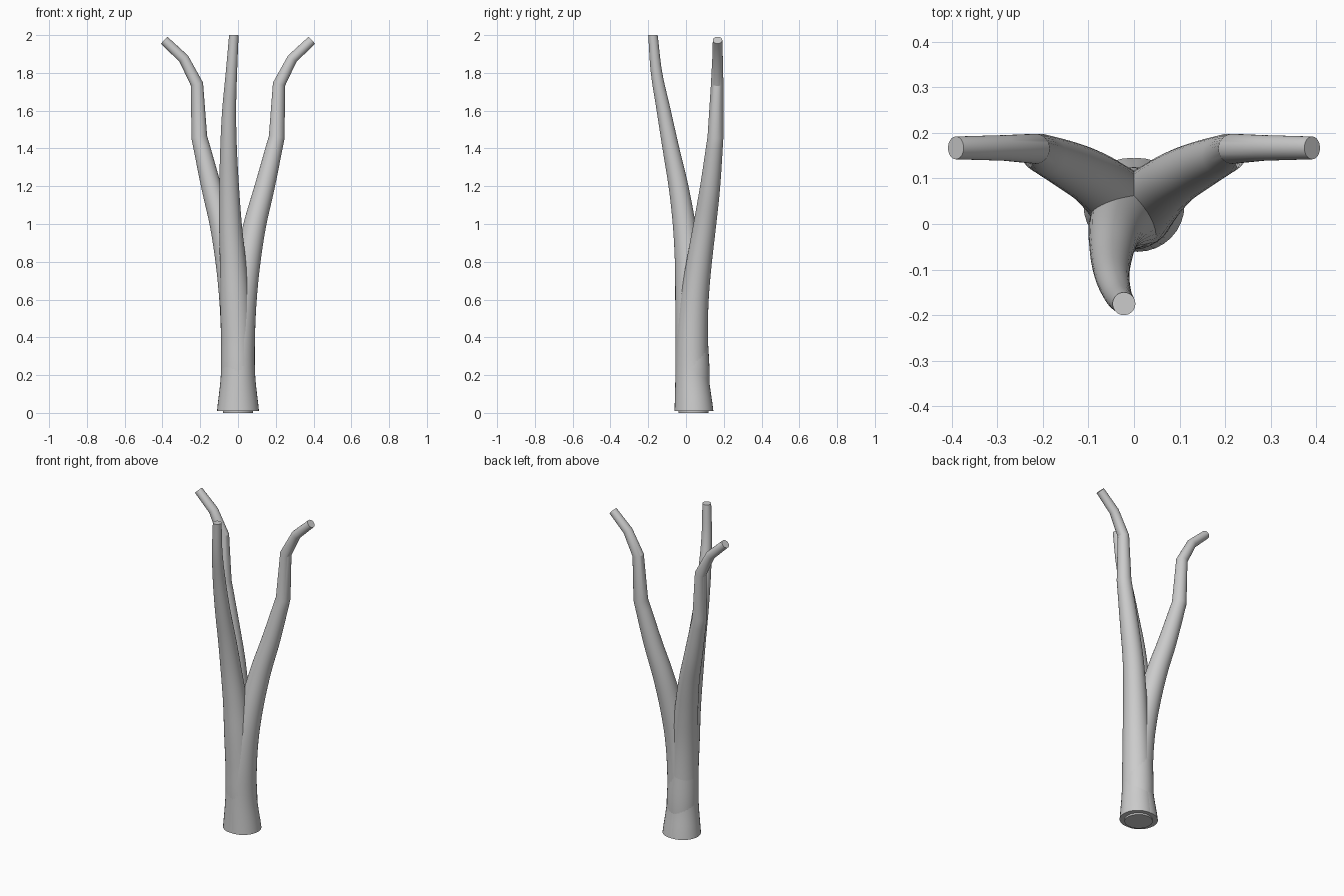
import bpy, bmesh, math
from mathutils import Vector

if "Cube" in bpy.data.objects:
    bpy.data.objects.remove(bpy.data.objects["Cube"])

SIDES = 32


def spline(pts, steps=5):
    # Catmull-Rom through (x, y, z, radius) points
    p = [Vector(q) for q in pts]
    p = [2 * p[0] - p[1]] + p + [2 * p[-1] - p[-2]]
    out = []
    for i in range(1, len(p) - 2):
        a, b, c, d = p[i - 1:i + 3]
        for s in range(steps):
            t = s / steps
            out.append(0.5 * (2 * b + (c - a) * t + (2 * a - 5 * b + 4 * c - d) * t * t
                              + (3 * b - a - 3 * c + d) * t ** 3))
    return out + [p[-2]]


def tube(name, path, flat_top=False, mirror=False):
    bm = bmesh.new()
    sx = -1 if mirror else 1
    pts = [Vector((q[0] * sx, q[1], q[2])) for q in path]
    rings = []
    for i, c in enumerate(pts):
        d0 = (c - pts[max(i - 1, 0)]).normalized()
        d1 = (pts[min(i + 1, len(pts) - 1)] - c).normalized()
        t = (d0 + d1).normalized()
        if i == 0 or (flat_top and i == len(pts) - 1):
            t = Vector((0, 0, 1))
        v = t.cross(Vector((1, 0, 0))).normalized()
        u = v.cross(t)
        r = path[i][3]
        rings.append([bm.verts.new(c + r * (math.cos(a) * u + math.sin(a) * v))
                      for a in (2 * math.pi * k / SIDES for k in range(SIDES))])
    for a, b in zip(rings, rings[1:]):
        for k in range(SIDES):
            n = (k + 1) % SIDES
            bm.faces.new((a[k], a[n], b[n], b[k]))
    bm.faces.new(rings[0])
    bm.faces.new(rings[-1])
    bmesh.ops.recalc_face_normals(bm, faces=bm.faces)
    me = bpy.data.meshes.new(name)
    bm.to_mesh(me)
    bm.free()
    ob = bpy.data.objects.new(name, me)
    bpy.context.collection.objects.link(ob)
    bpy.ops.object.select_all(action='DESELECT')
    ob.select_set(True)
    bpy.context.view_layer.objects.active = ob
    bpy.ops.object.shade_smooth_by_angle(angle=math.radians(20))


# Front stem, curving forward to a flat top
front = spline([(0, .04, 0, .08), (0, .035, .2, .09), (-.005, .03, .4, .085),
                (-.015, .023, .6, .08), (-.027, .01, .8, .069), (-.04, -.01, 1.0, .06),
                (-.047, -.04, 1.2, .052), (-.05, -.08, 1.4, .044), (-.047, -.118, 1.6, .037),
                (-.035, -.156, 1.8, .03), (-.022, -.175, 2.0, .025)])
tube("front_stem", front, flat_top=True)

# Back stems: smooth lower part, then angular hooked tips
back = spline([(.008, .042, .01, .103), (.003, .032, .2, .088), (.007, .033, .4, .083),
               (.024, .045, .6, .075), (.052, .07, .8, .067), (.09, .1, 1.0, .06),
               (.142, .128, 1.2, .053), (.205, .156, 1.46, .042)])
back += [(.217, .165, 1.74, .033), (.287, .167, 1.875, .028), (.391, .167, 1.973, .025)]
tube("back_right_stem", back)
tube("back_left_stem", back, mirror=True)
